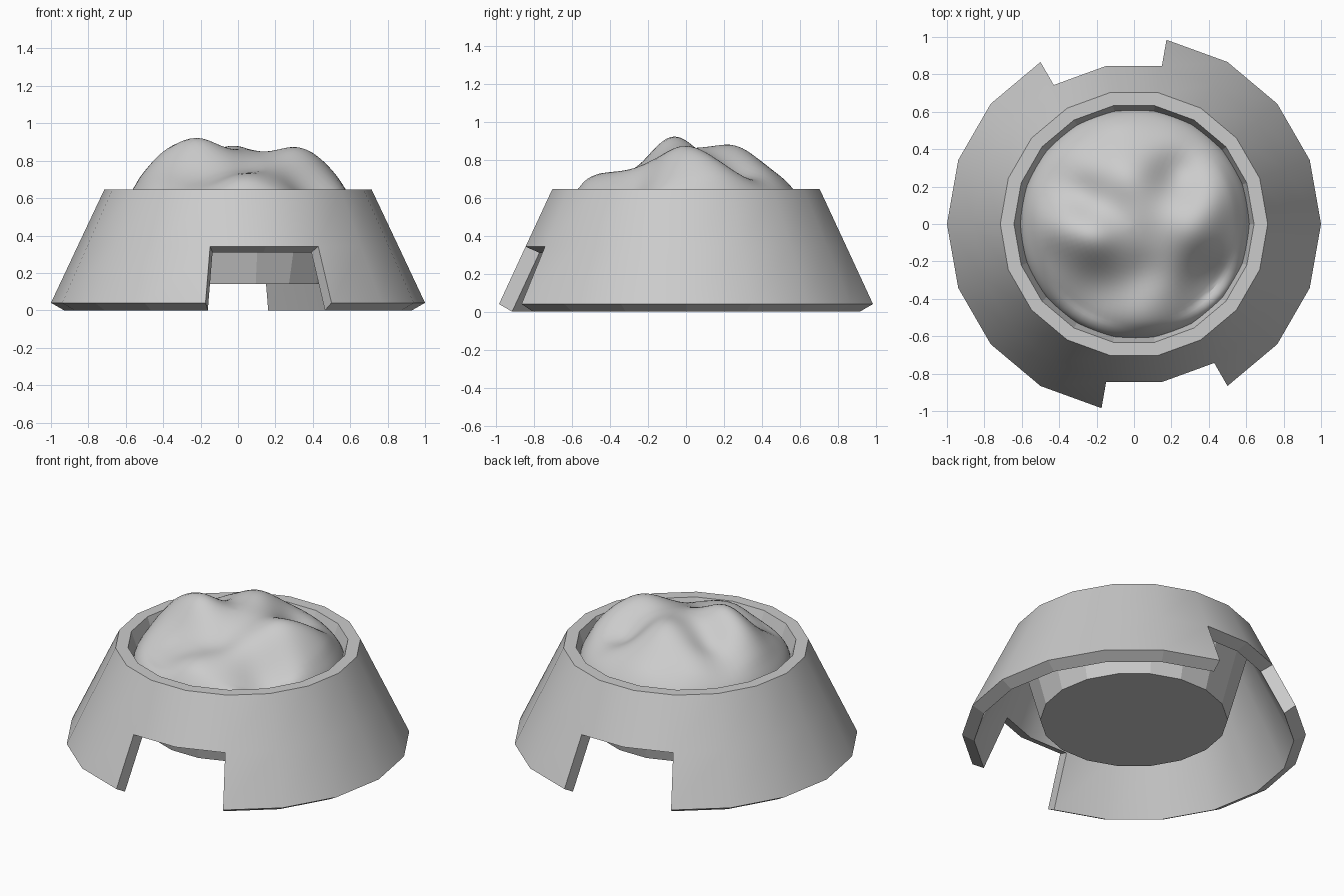
import bpy, bmesh
from math import sin, cos, pi, exp, sqrt, radians

if "Cube" in bpy.data.objects:
    bpy.data.objects.remove(bpy.data.objects["Cube"])

N = 18


def finish(bm, name):
    bmesh.ops.recalc_face_normals(bm, faces=bm.faces)
    for e in bm.edges:
        if len(e.link_faces) == 2 and e.calc_face_angle(0) > radians(30):
            e.smooth = False
    me = bpy.data.meshes.new(name)
    bm.to_mesh(me)
    bm.free()
    ob = bpy.data.objects.new(name, me)
    bpy.context.collection.objects.link(ob)
    return ob


# Bowl: hollow conical skirt, flat rim and inner dish, with two finger notches
profile = {
    "skirt_out": (1.0, 0.04), "notch_out": (0.858, 0.342), "rim_out": (0.715, 0.645),
    "rim_in": (0.642, 0.645), "floor": (0.50, 0.217), "base": (0.545, 0.14),
    "under_rim": (0.662, 0.57), "notch_in": (0.784, 0.31), "skirt_in": (0.93, 0.0),
}
strips = [  # from, to, smooth
    ("notch_out", "rim_out", True), ("rim_out", "rim_in", True),
    ("rim_in", "floor", False), ("base", "under_rim", False),
    ("under_rim", "notch_in", True),
]
skirt = [("skirt_out", "notch_out", True), ("notch_in", "skirt_in", True),
         ("skirt_in", "skirt_out", False)]
notches = {4, 5, 13, 14}

bm = bmesh.new()
rings = {k: [bm.verts.new((r * cos(2 * pi * i / N), r * sin(2 * pi * i / N), z))
             for i in range(N)] for k, (r, z) in profile.items()}
for i in range(N):
    j = (i + 1) % N
    extra = [("notch_out", "notch_in", False)] if i in notches else skirt
    for a, b, smooth in strips + extra:
        f = bm.faces.new((rings[a][i], rings[a][j], rings[b][j], rings[b][i]))
        f.smooth = smooth
    # Notch side walls
    if (i in notches) != ((i - 1) % N in notches):
        bm.faces.new([rings[k][i] for k in
                      ("skirt_out", "notch_out", "notch_in", "skirt_in")])
bm.faces.new(rings["floor"])
bm.faces.new(rings["base"])
loose = [v for v in bm.verts if not v.link_faces]
bmesh.ops.delete(bm, geom=loose, context='VERTS')
finish(bm, "bowl")

# Food: lumpy mound made of a dome plus soft bumps and hollows
bumps = [  # x, y, height, spread
    (-0.23, -0.08, 0.12, 0.11), (0.30, -0.04, 0.075, 0.12), (-0.04, 0.27, 0.085, 0.12),
    (-0.43, -0.02, 0.075, 0.10), (0.43, 0.12, 0.06, 0.11), (-0.18, -0.38, -0.07, 0.13),
    (0.38, -0.32, -0.10, 0.12), (0.22, 0.28, -0.06, 0.09), (0.06, -0.25, -0.03, 0.08),
    (-0.02, -0.50, 0.03, 0.10), (-0.32, 0.36, 0.02, 0.10), (0.02, 0.02, 0.02, 0.09),
    (-0.28, 0.16, -0.03, 0.07),
]
R, RINGS, SEG = 0.617, 28, 72


def height(x, y):
    r2 = (x * x + y * y) / R ** 2
    z = 0.52 + 0.30 * sqrt(max(0, 1 - r2))
    fade = min(1, 4 * (1 - r2))
    for bx, by, h, s in bumps:
        z += fade * h * exp(-((x - bx) ** 2 + (y - by) ** 2) / (2 * s * s))
    return z + fade * 0.007 * sin(14 * x + 5 * y) * sin(13 * y - 4 * x)


bm = bmesh.new()
top = bm.verts.new((0, 0, height(0, 0)))
prev = None
for k in range(1, RINGS + 1):
    r = R * sin(pi / 2 * k / RINGS)
    ring = []
    for i in range(SEG):
        x, y = r * cos(2 * pi * i / SEG), r * sin(2 * pi * i / SEG)
        ring.append(bm.verts.new((x, y, height(x, y))))
    for i in range(SEG):
        j = (i + 1) % SEG
        bm.faces.new((top, ring[i], ring[j]) if prev is None
                     else (prev[i], ring[i], ring[j], prev[j]))
    prev = ring
for f in bm.faces:
    f.smooth = True
for v in bm.verts:
    v.co.x += 0.008
finish(bm, "food_mound")
